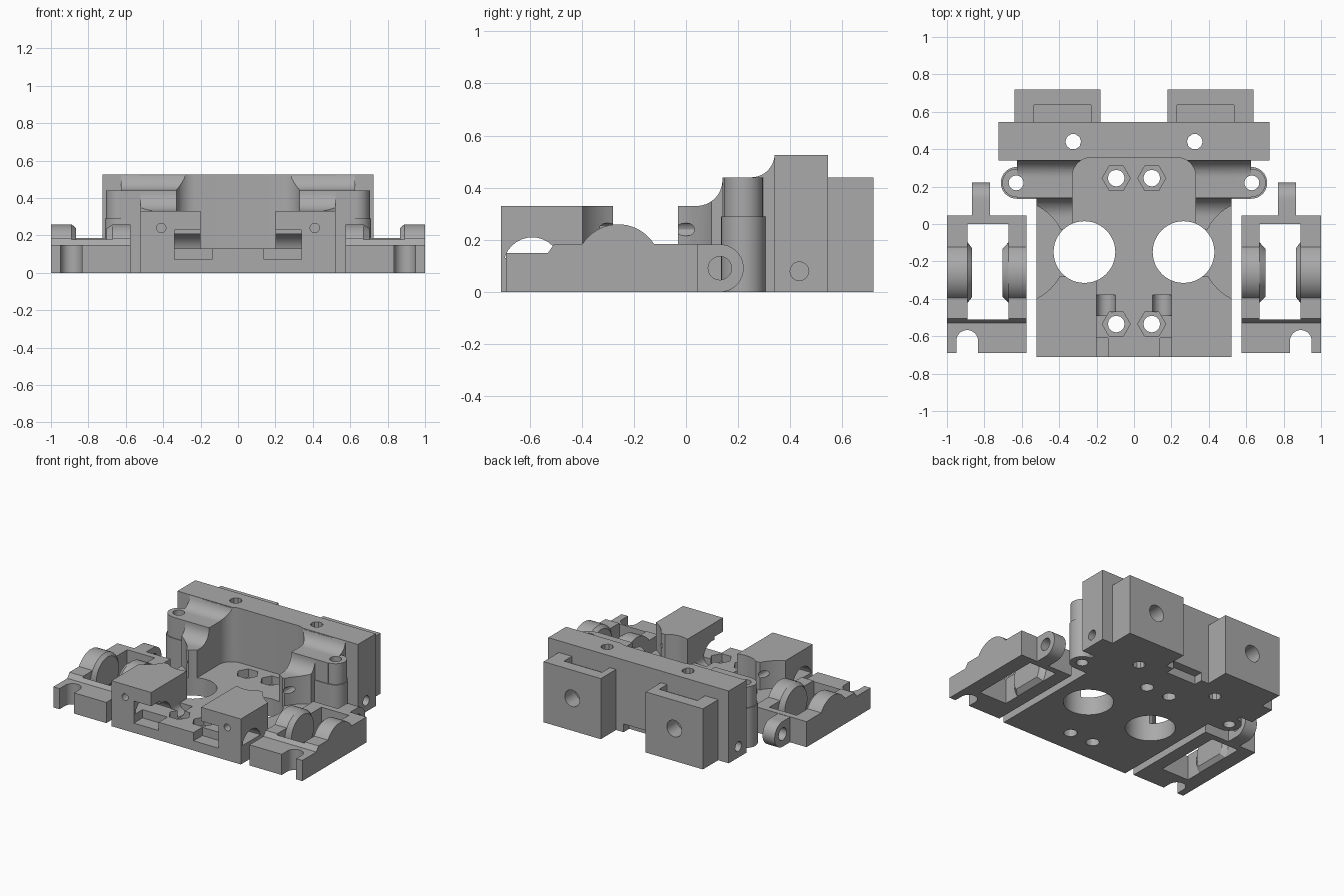
import bpy, bmesh
from math import cos, sin, radians

old = bpy.data.objects.get("Cube")
if old:
    bpy.data.objects.remove(old, do_unlink=True)

GREY = (0.4, 0.4, 0.4, 1)
mat = bpy.data.materials.new("plain grey")
mat.use_nodes = True
mat.diffuse_color = GREY
mat.node_tree.nodes["Principled BSDF"].inputs["Base Color"].default_value = GREY


def arc(a, b, r, start=0, end=360, n=32):
    full = end - start == 360
    steps = n if full else n - 1
    return [(a + r * cos(radians(start + (end - start) * i / steps)),
             b + r * sin(radians(start + (end - start) * i / steps))) for i in range(n)]


def rect(a0, a1, b0, b1):
    return [(a0, b0), (a1, b0), (a1, b1), (a0, b1)]


def prism(name, pts, axis, lo, hi, side=1, taper=1):
    """Extrude a 2D outline along an axis; side=-1 mirrors it across x."""
    ca = sum(p[0] for p in pts) / len(pts)
    cb = sum(p[1] for p in pts) / len(pts)
    place = {"x": lambda a, b, t: (side * t, a, b),
             "y": lambda a, b, t: (side * a, t, b),
             "z": lambda a, b, t: (side * a, b, t)}[axis]
    bm = bmesh.new()
    low = [bm.verts.new(place(a, b, lo)) for a, b in pts]
    top = [bm.verts.new(place(ca + (a - ca) * taper, cb + (b - cb) * taper, hi)) for a, b in pts]
    bm.faces.new(low)
    bm.faces.new(top)
    for i in range(len(pts)):
        j = (i + 1) % len(pts)
        bm.faces.new((low[i], low[j], top[j], top[i]))
    bmesh.ops.recalc_face_normals(bm, faces=bm.faces)
    mesh = bpy.data.meshes.new(name)
    bm.to_mesh(mesh)
    bm.free()
    mesh.materials.append(mat)
    obj = bpy.data.objects.new(name, mesh)
    bpy.context.collection.objects.link(obj)
    return obj


def cut(obj, *outline_sets):
    """Subtract prisms, each given as (outline, axis, lo, hi[, side])."""
    for spec in outline_sets:
        tool = prism("cutter", *spec)
        tool.hide_render = True
        mod = obj.modifiers.new("cut", "BOOLEAN")
        mod.operation = "DIFFERENCE"
        mod.solver = "EXACT"
        mod.object = tool
        bpy.context.view_layer.objects.active = obj
        bpy.ops.object.modifier_apply(modifier=mod.name)
        bpy.data.objects.remove(tool, do_unlink=True)


parts = []
FLOOR = 0.13
SIDES = (-1, 1)

# Base plate with bearing windows, bolt holes, nut traps and front pockets
plate = prism("base_plate", rect(-0.52, 0.52, -0.71, 0.34), "z", 0, FLOOR)
parts.append(plate)
for s in SIDES:
    cut(plate, (arc(0.265, -0.15, 0.165, n=48), "z", -0.1, 0.6, s),
        (rect(0.14, 0.34, -0.8, -0.61), "z", 0.07, 0.3, s),
        (arc(0.15, 0.13, 0.05, n=20), "y", -0.49, -0.38, s))
    for y in (-0.535, 0.245):
        cut(plate, (arc(0.095, y, 0.045, n=12), "z", -0.1, 0.3, s),
            (arc(0.095, y, 0.075, n=6), "z", 0.07, 0.3, s))

# Front clamp blocks
for s in SIDES:
    block = prism("front_block", rect(0.2, 0.52, -0.71, -0.28), "z", FLOOR, 0.33, s)
    cut(block, (arc(0.64, -0.15, 0.275, n=64), "z", 0, 0.5, s),
        (arc(0.265, -0.15, 0.165, n=48), "z", 0, 0.5, s),
        (arc(-0.59, 0.1, 0.11), "x", 0.1, 0.6, s),
        (rect(0.14, 0.34, -0.8, -0.61), "z", 0, 0.23, s),
        (arc(0.41, 0.24, 0.025, n=12), "y", -0.8, -0.2, s))
    parts.append(block)

# Rounded recess shared by the shoulder and the beam
recess = ([(-0.33, -0.1), (0.33, -0.1)] + arc(0.23, 0.255, 0.1, 0, 90, 10)
          + arc(-0.23, 0.255, 0.1, 90, 180, 10))

# Rear shoulder with two swept steps up to the beam
upper_sweep = arc(0.25, 0.53, 0.09, -90, -8, 10)
profile = ([(-0.03, FLOOR), (-0.03, 0.33)] + arc(0.04, 0.43, 0.1, -90, 0, 10)
           + [(0.14, 0.44)] + upper_sweep + [(0.345, 0.52), (0.345, FLOOR)])
shoulder = prism("rear_shoulder", profile, "x", -0.52, 0.52)
cut(shoulder, (recess, "z", FLOOR - 0.02, 0.7))
for s in SIDES:
    cut(shoulder, (arc(0.64, -0.15, 0.275, n=64), "z", 0, 0.5, s),
        (arc(0.265, -0.15, 0.165, n=48), "z", 0, 0.5, s),
        (arc(0.41, 0.24, 0.025, n=12), "y", -0.1, 0.1, s))
parts.append(shoulder)

# Rear beam
beam = prism("rear_beam", rect(-0.725, 0.725, 0.34, 0.545), "z", 0, 0.525)
cut(beam, (recess, "z", FLOOR, 0.7), (rect(-0.12, 0.12, 0.48, 0.6), "z", -0.1, 0.06))
for s in SIDES:
    cut(beam, (arc(0.325, 0.44, 0.042, n=10), "z", -0.1, 0.7, s),
        (arc(0.435, 0.08, 0.036, n=16), "x", 0.6, 0.8, s))
parts.append(beam)

# Ears and rear mounting blocks
for s in SIDES:
    web = prism("ear_web", [(0.14, 0), (0.14, 0.44)] + upper_sweep + [(0.34, 0.52), (0.34, 0)],
                "x", 0.52, 0.625, s)
    boss = prism("ear_boss", arc(0.63, 0.22, 0.075), "z", 0.29, 0.44, s)
    foot = prism("ear_foot", [(0.5, 0.305), (0.5, 0.135)] + arc(0.627, 0.22, 0.085, -90, 90, 20),
                 "z", 0, 0.29, s)
    for ear in (web, boss, foot):
        cut(ear, (arc(0.63, 0.22, 0.04, n=16), "z", -0.1, 0.7, s))
    mount = prism("rear_mount", rect(0.18, 0.64, 0.545, 0.72), "z", 0, 0.44, s)
    cut(mount, (rect(0.23, 0.535, 0.5, 0.635), "z", 0.39, 0.6, s),
        (arc(0.41, 0.235, 0.06, n=24), "y", 0.6, 0.8, s))
    parts += [web, boss, foot, mount]

# Side clamps: open frame, bearing bosses and hinge lug
for s in SIDES:
    frame = prism("clamp_frame", [(-0.69, 0), (-0.69, 0.15), (-0.53, 0.15), (-0.505, 0.185),
                                  (0.045, 0.185), (0.045, 0)], "x", 0.575, 1.0, s)
    notch = [(0.835, -0.8), (0.95, -0.8)] + arc(0.892, -0.625, 0.058, 0, 180, 14)
    cut(frame, (rect(0.67, 0.89, -0.51, 0), "z", -0.1, 0.4, s),
        (notch, "z", -0.1, 0.4, s))
    parts.append(frame)
    dome = arc(-0.26, 0.0975, 0.1625, -36, 216, 32)
    for outer, inner, tip in ((0.575, 0.67, 0.702), (1.0, 0.89, 0.865)):
        parts.append(prism("bearing_boss", dome, "x", outer, inner, s))
        parts.append(prism("bearing_tip", dome, "x", inner, tip, s, 0.8))
    lug = prism("hinge_lug", [(0.02, 0.183), (0.02, 0)] + arc(0.13, 0.0915, 0.0915, -90, 90, 20),
                "x", 0.77, 0.867, s)
    cut(lug, (arc(0.13, 0.0915, 0.045, n=20), "x", 0.7, 0.95, s))
    parts.append(lug)

# Smooth the curved walls, keep edges crisp
bpy.ops.object.select_all(action="DESELECT")
for obj in parts:
    obj.select_set(True)
bpy.context.view_layer.objects.active = parts[0]
bpy.ops.object.shade_smooth_by_angle(angle=radians(30))
